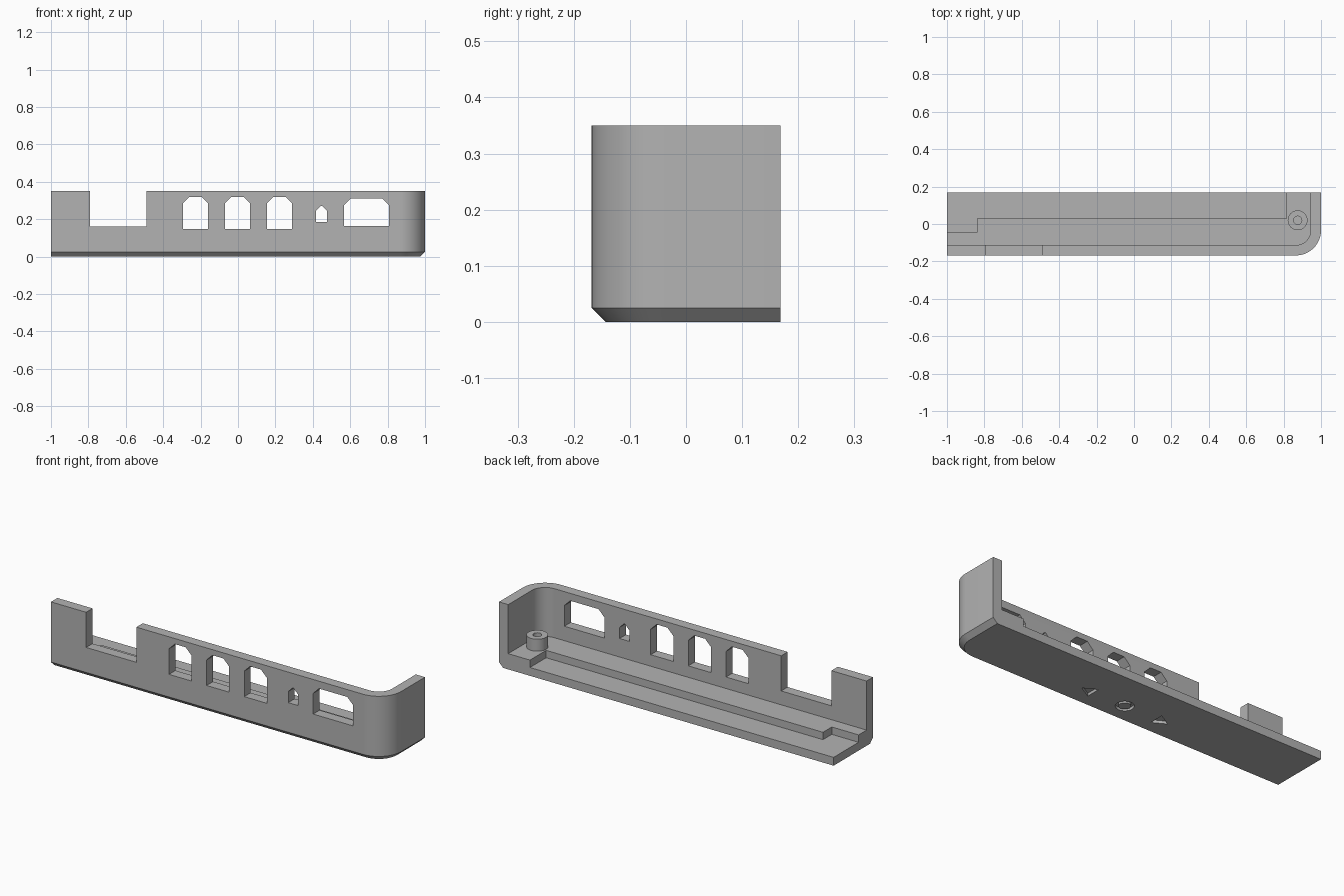
import bpy, bmesh
from math import sin, cos, pi
from mathutils import Vector

default = bpy.data.objects.get("Cube")
if default:
    bpy.data.objects.remove(default)

plastic = bpy.data.materials.new("grey plastic")
plastic.use_nodes = True
GREY = (0.45, 0.45, 0.45, 1)
plastic.diffuse_color = GREY
plastic.node_tree.nodes["Principled BSDF"].inputs["Base Color"].default_value = GREY

HEIGHT, WALL, CHAMFER, RADIUS = 0.35, 0.055, 0.025, 0.135
FRONT, BACK = -0.168, 0.168
FLOOR, RECESS = 0.085, 0.045


def loft(name, rings):
    """Closed solid through matching rings of points, capped at both ends."""
    bm = bmesh.new()
    loops = [[bm.verts.new(p) for p in ring] for ring in rings]
    for a, b in zip(loops, loops[1:]):
        for i in range(len(a)):
            j = (i + 1) % len(a)
            bm.faces.new((a[i], a[j], b[j], b[i]))
    bm.faces.new(loops[0][::-1])
    bm.faces.new(loops[-1])
    bmesh.ops.recalc_face_normals(bm, faces=bm.faces)
    mesh = bpy.data.meshes.new(name)
    bm.to_mesh(mesh)
    bm.free()
    mesh.materials.append(plastic)
    obj = bpy.data.objects.new(name, mesh)
    bpy.context.collection.objects.link(obj)
    return obj


def upright(name, outline, z0, z1):
    return loft(name, [[(x, y, z) for x, y in outline] for z in (z0, z1)])


def circle(x, y, r, n=32):
    return [(x + r * cos(2 * pi * i / n), y + r * sin(2 * pi * i / n)) for i in range(n)]


def footprint(inset, left=-1, back=BACK, steps=16):
    """Tray outline with one rounded corner; only front and outer end are inset."""
    r = RADIUS - inset
    cx, cy = 1 - RADIUS, FRONT + RADIUS
    arc = [(cx + r * sin(a), cy - r * cos(a))
           for a in (pi / 2 * i / steps for i in range(steps + 1))]
    return [(left, back), (left, FRONT + inset)] + arc + [(1 - inset, back)]


def cut(obj, cutter):
    """Subtract the cutter from the object and discard it."""
    mod = obj.modifiers.new("cut", "BOOLEAN")
    mod.operation, mod.solver, mod.object = "DIFFERENCE", "EXACT", cutter
    graph = bpy.context.evaluated_depsgraph_get()
    mesh = bpy.data.meshes.new_from_object(obj.evaluated_get(graph))
    obj.modifiers.clear()
    obj.data = mesh
    bpy.data.objects.remove(cutter)


def port(x0, x1, z0, z1, c):
    """Opening through the front wall with clipped upper corners."""
    shape = [(x0, z0), (x1, z0), (x1, z1 - c), (x1 - c, z1), (x0 + c, z1), (x0, z1 - c)]
    return loft("port_cutter", [[(x, y, z) for x, z in shape]
                                for y in (FRONT - 0.1, FRONT + WALL + 0.02)])


def shade(obj):
    bpy.ops.object.select_all(action="DESELECT")
    obj.select_set(True)
    bpy.context.view_layer.objects.active = obj
    bpy.ops.object.shade_smooth_by_angle(angle=pi / 6)


# Outer shell with a chamfered lower edge
tray = loft("tray", [[(x, y, z) for x, y in footprint(inset)]
                     for z, inset in ((0, CHAMFER), (CHAMFER, 0), (HEIGHT, 0))])

# Hollow interior, then the lower stepped recess in the floor
cut(tray, upright("interior_cutter", footprint(WALL, -1.2, 0.3), FLOOR, 0.5))
cut(tray, upright("recess_cutter", [(-1.2, 0.3), (-1.2, -0.045), (-0.84, -0.045),
                                    (-0.84, 0.03), (0.815, 0.03), (0.815, 0.3)],
                  RECESS, 0.4))

# Open notch in the front wall
cut(tray, port(-0.79, -0.49, 0.16, 0.6, 0.03))

# Three equal ports, a small pointed one and a wide one
for x in (-0.295, -0.07, 0.155):
    cut(tray, port(x, x + 0.135, 0.147, 0.32, 0.035))
cut(tray, port(0.418, 0.476, 0.185, 0.272, 0.027))
cut(tray, port(0.567, 0.806, 0.163, 0.31, 0.035))

# Engraved marks underneath: two outward triangles around a ring
MARK_X, MARK_Y, DEPTH = 0.023, -0.04, 0.015
for side in (-1, 1):
    base, tip = MARK_X + side * 0.192, MARK_X + side * 0.262
    cut(tray, upright("triangle_cutter", [(base, MARK_Y - 0.04), (tip, MARK_Y),
                                          (base, MARK_Y + 0.04)], -0.1, DEPTH))
ring = upright("ring_cutter", circle(MARK_X, MARK_Y, 0.045), -0.1, DEPTH)
cut(ring, upright("ring_core", circle(MARK_X, MARK_Y, 0.03), -0.2, 0.1))
cut(tray, ring)
shade(tray)

# Screw post with a blind hole
post = loft("screw_post", [[(x, y, z) for x, y in circle(0.875, 0.02, r)]
                           for r, z in ((0.053, FLOOR - 0.005), (0.053, 0.15),
                                        (0.022, 0.15), (0.022, FLOOR + 0.005))])
shade(post)
